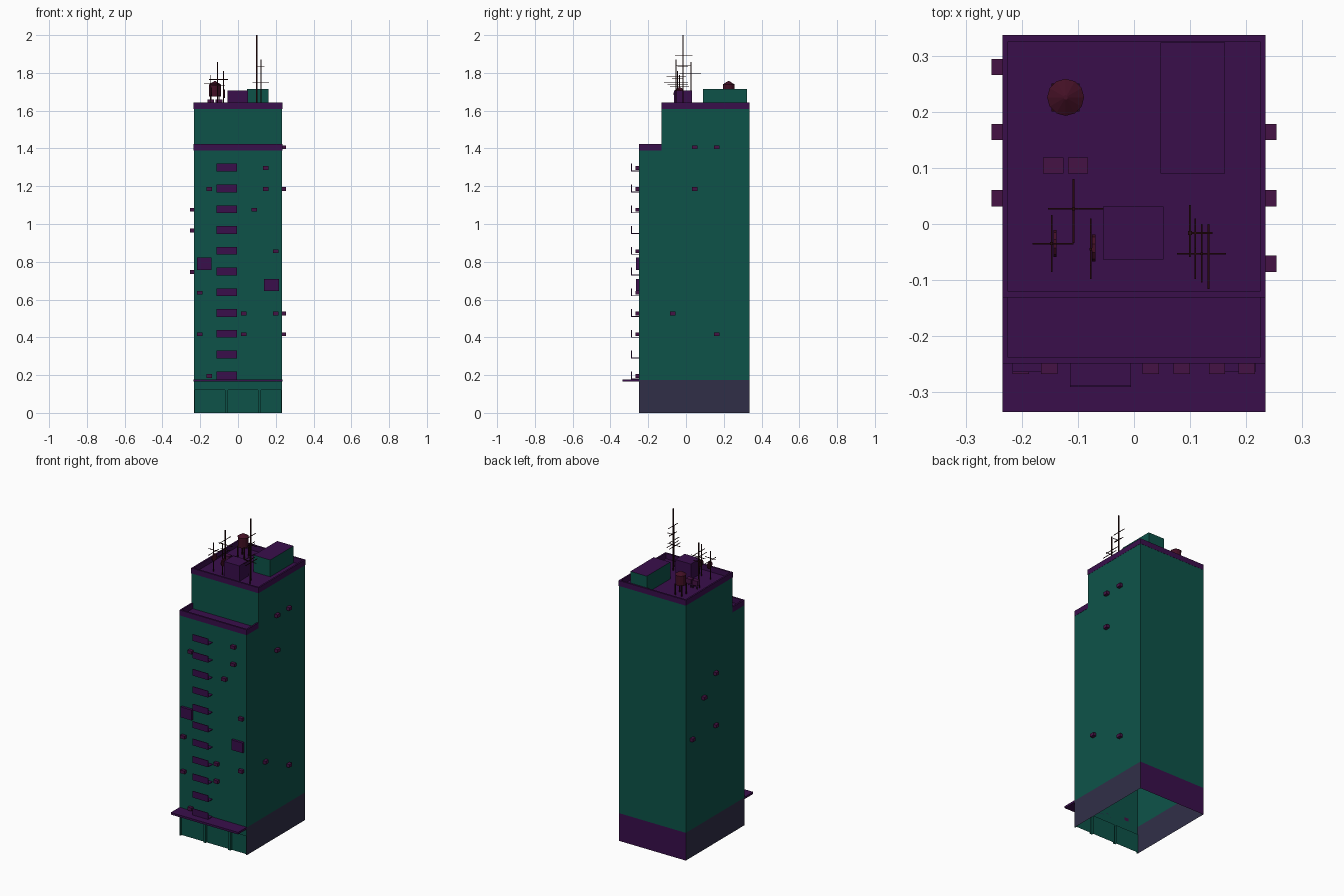
import bpy, bmesh, math
from mathutils import Vector, Matrix

if "Cube" in bpy.data.objects:
    bpy.data.objects.remove(bpy.data.objects["Cube"])

def mat(name, rgb):
    m = bpy.data.materials.new(name)
    m.diffuse_color = (*rgb, 1)
    m.use_nodes = True
    m.node_tree.nodes["Principled BSDF"].inputs["Base Color"].default_value = m.diffuse_color
    return m

GREEN = mat("teal_wall", (0.004, 0.086, 0.066))
PURPLE = mat("purple_trim", (0.041, 0.0045, 0.071))
SLATE = mat("slate_base", (0.030, 0.028, 0.064))
PLUM = mat("plum_unit", (0.060, 0.006, 0.058))
MAROON = mat("maroon_tank", (0.055, 0.005, 0.018))
DARK = mat("dark_metal", (0.020, 0.003, 0.004))

def finish(name, bm, mats):
    me = bpy.data.meshes.new(name)
    bm.to_mesh(me)
    bm.free()
    for m in mats:
        me.materials.append(m)
    ob = bpy.data.objects.new(name, me)
    bpy.context.collection.objects.link(ob)
    return ob

def add_box(bm, x0, x1, y0, y1, z0, z1):
    c = Vector(((x0 + x1) / 2, (y0 + y1) / 2, (z0 + z1) / 2))
    s = Matrix.Diagonal((x1 - x0, y1 - y0, z1 - z0, 1))
    bmesh.ops.create_cube(bm, size=1, matrix=Matrix.Translation(c) @ s)

def boxes(name, material, items):
    bm = bmesh.new()
    for b in items:
        add_box(bm, *b)
    return finish(name, bm, [material])

W, F, S, B = 0.234, -0.248, -0.13, 0.336   # half width, front, step, back
BASE, T1, T2 = 0.175, 1.39, 1.61           # ground floor, terrace deck, roof deck

# building shell, open at the bottom
bm = bmesh.new()
def quad(pts, index):
    f = bm.faces.new([bm.verts.new(p) for p in pts])
    f.material_index = index
def wall(p, q, z0, z1, index):
    quad([(*p, z0), (*q, z0), (*q, z1), (*p, z1)], index)
wall((W, B), (-W, B), 0, BASE, 1)
wall((W, B), (-W, B), BASE, T2, 0)
for a, b, z1 in ((F, S, T1), (S, B, T2)):
    wall((W, a), (W, b), 0, BASE, 2)
    wall((W, a), (W, b), BASE, z1, 0)
    wall((-W, b), (-W, a), 0, BASE, 2)
    wall((-W, b), (-W, a), BASE, z1, 0)
    quad([(-W, a, z1), (W, a, z1), (W, b, z1), (-W, b, z1)], 1)
wall((-W, S), (W, S), T1, T2, 0)
# front wall with three recessed shop bays
DOOR, R = 0.12, F + 0.012
wall((-W, F), (W, F), DOOR, T1, 0)
xs = [-W, -0.228, -0.068, -0.053, 0.105, 0.122, 0.228, W]
for i, (a, b) in enumerate(zip(xs, xs[1:])):
    if i % 2:
        wall((a, R), (b, R), 0, DOOR, 0)
        wall((a, F), (a, R), 0, DOOR, 0)
        wall((b, R), (b, F), 0, DOOR, 0)
        quad([(a, R, DOOR), (b, R, DOOR), (b, F, DOOR), (a, F, DOOR)], 0)
    else:
        wall((a, F), (b, F), 0, DOOR, 0)
bmesh.ops.remove_doubles(bm, verts=bm.verts, dist=1e-5)
finish("building_shell", bm, [GREEN, PURPLE, SLATE])

# parapets and canopy
t, h = 0.01, 0.034
P = W + 0.001
boxes("roof_parapet", PURPLE, [
    (-P, P, S - 0.001, S + t, T2, T2 + h), (-P, P, B - t, B + 0.001, T2, T2 + h),
    (-P, -P + t, S + t, B - t, T2, T2 + h), (P - t, P, S + t, B - t, T2, T2 + h)])
boxes("terrace_parapet", PURPLE, [
    (-P, P, F - 0.001, F + t, T1, T1 + h),
    (-P, -P + t, F + t, S, T1, T1 + h), (P - t, P, F + t, S, T1, T1 + h)])
boxes("entrance_canopy", PURPLE, [(-P, P, -0.335, F, 0.165, 0.178)])

# balconies: thin slab with an upright front panel
bal = []
for i in range(11):
    z = 0.178 + i * 0.11
    bal += [(-0.114, -0.005, -0.288, F, z, z + 0.004),
            (-0.114, -0.005, -0.291, -0.287, z, z + 0.041)]
boxes("balconies", PURPLE, bal)

# sign boards on the front
boxes("front_boards", PURPLE, [(-0.217, -0.14, -0.264, F, 0.757, 0.823),
                               (0.138, 0.217, -0.264, F, 0.646, 0.71)])

# air conditioners on front, right and left walls
hw, hh, d = 0.0145, 0.01, 0.02
front = [(0.148, 1.296), (-0.151, 1.186), (0.148, 1.186), (0.085, 1.076), (0.201, 0.856),
         (-0.202, 0.636), (0.03, 0.526), (0.201, 0.526), (-0.202, 0.416), (0.03, 0.416), (-0.151, 0.196)]
right = [(0.046, 1.406), (0.164, 1.406), (0.046, 1.186), (-0.071, 0.526), (0.164, 0.416)]
left = [(0.046, 1.076), (0.164, 0.966), (0.046, 0.746), (0.28, 0.746)]
boxes("front_air_conditioners", PLUM, [(x - hw, x + hw, F - d, F, z - hh, z + hh) for x, z in front])
boxes("right_air_conditioners", PLUM, [(W, W + d, y - hw, y + hw, z - hh, z + hh) for y, z in right])
boxes("left_air_conditioners", PLUM, [(-W - d, -W, y - hw, y + hw, z - hh, z + hh) for y, z in left])

# rooftop rooms
stair = boxes("stair_house", GREEN, [(0.047, 0.162, 0.09, 0.324, T2, 1.716)])
stair.data.materials.append(PURPLE)
for f in stair.data.polygons:
    f.material_index = 1 if f.normal.z > 0.5 else 0
boxes("lift_house", PURPLE, [(-0.055, 0.053, -0.063, 0.031, T2, 1.708)])

# rooftop condensers on short legs
cond, legs = [], []
for x in (-0.144, -0.1):
    cond.append((x - 0.018, x + 0.018, 0.09, 0.119, 1.63, 1.66))
    for sx in (-0.015, 0.015):
        for y in (0.093, 0.116):
            legs.append((x + sx - 0.002, x + sx + 0.002, y - 0.002, y + 0.002, T2, 1.63))
boxes("roof_condensers", PLUM, cond)
boxes("condenser_legs", DARK, legs)

# water tank with a shallow conical lid on four legs
tx, ty = -0.122, 0.226
bm = bmesh.new()
for r1, r2, z0, z1 in ((0.031, 0.031, 1.675, 1.738), (0.033, 0.004, 1.738, 1.756)):
    bmesh.ops.create_cone(bm, cap_ends=True, segments=12, radius1=r1, radius2=r2, depth=z1 - z0,
                          matrix=Matrix.Translation((tx, ty, (z0 + z1) / 2)))
finish("water_tank", bm, [MAROON])
boxes("tank_legs", DARK, [(tx + a - 0.003, tx + a + 0.003, ty + b - 0.003, ty + b + 0.003, T2, 1.68)
                          for a in (-0.022, 0.022) for b in (-0.022, 0.022)])

# antennas: masts, booms along x and rods along y
def mast(x, y, z, r=0.0025):
    return (x - r, x + r, y - r, y + r, T2, z)
def boom(x0, x1, y, z, r=0.0015):
    return (x0, x1, y - r, y + r, z - r, z + r)
def rod(x, y0, y1, z, r=0.0015):
    return (x - r, x + r, y0, y1, z - r, z + r)
boxes("main_antenna", DARK, [
    mast(0.1, -0.016, 2.0, 0.0035), rod(0.1, -0.059, 0.034, 1.89), rod(0.1, -0.05, 0.025, 1.84),
    boom(0.1, 0.14, -0.016, 1.835), rod(0.109, -0.045, 0.01, 1.835)])
boxes("side_antenna", DARK, [
    mast(0.121, -0.053, 1.87), boom(0.077, 0.164, -0.053, 1.75),
    rod(0.109, -0.098, 0.01, 1.75), rod(0.121, -0.104, 0.0, 1.78), rod(0.133, -0.116, 0.0, 1.75)])
boxes("rear_antenna", DARK, [
    mast(-0.108, 0.027, 1.857), rod(-0.108, -0.034, 0.08, 1.795),
    boom(-0.153, -0.054, 0.027, 1.765), boom(-0.14, -0.07, 0.027, 1.735)])
boxes("left_antenna", DARK, [
    mast(-0.147, -0.035, 1.79), boom(-0.181, -0.108, -0.035, 1.745), rod(-0.147, -0.086, 0.016, 1.73)])
boxes("middle_antenna", DARK, [
    mast(-0.077, -0.045, 1.81), rod(-0.077, -0.098, 0.01, 1.74), rod(-0.077, -0.075, -0.015, 1.77)])

# small dishes on two masts
bm = bmesh.new()
for x, y, z in ((-0.141, -0.035, 1.70), (-0.072, -0.043, 1.69)):
    bmesh.ops.create_cone(bm, cap_ends=True, segments=10, radius1=0.024, radius2=0.024, depth=0.006,
                          matrix=Matrix.Translation((x, y, z)) @ Matrix.Rotation(math.pi / 2, 4, 'Y'))
finish("dishes", bm, [MAROON])
